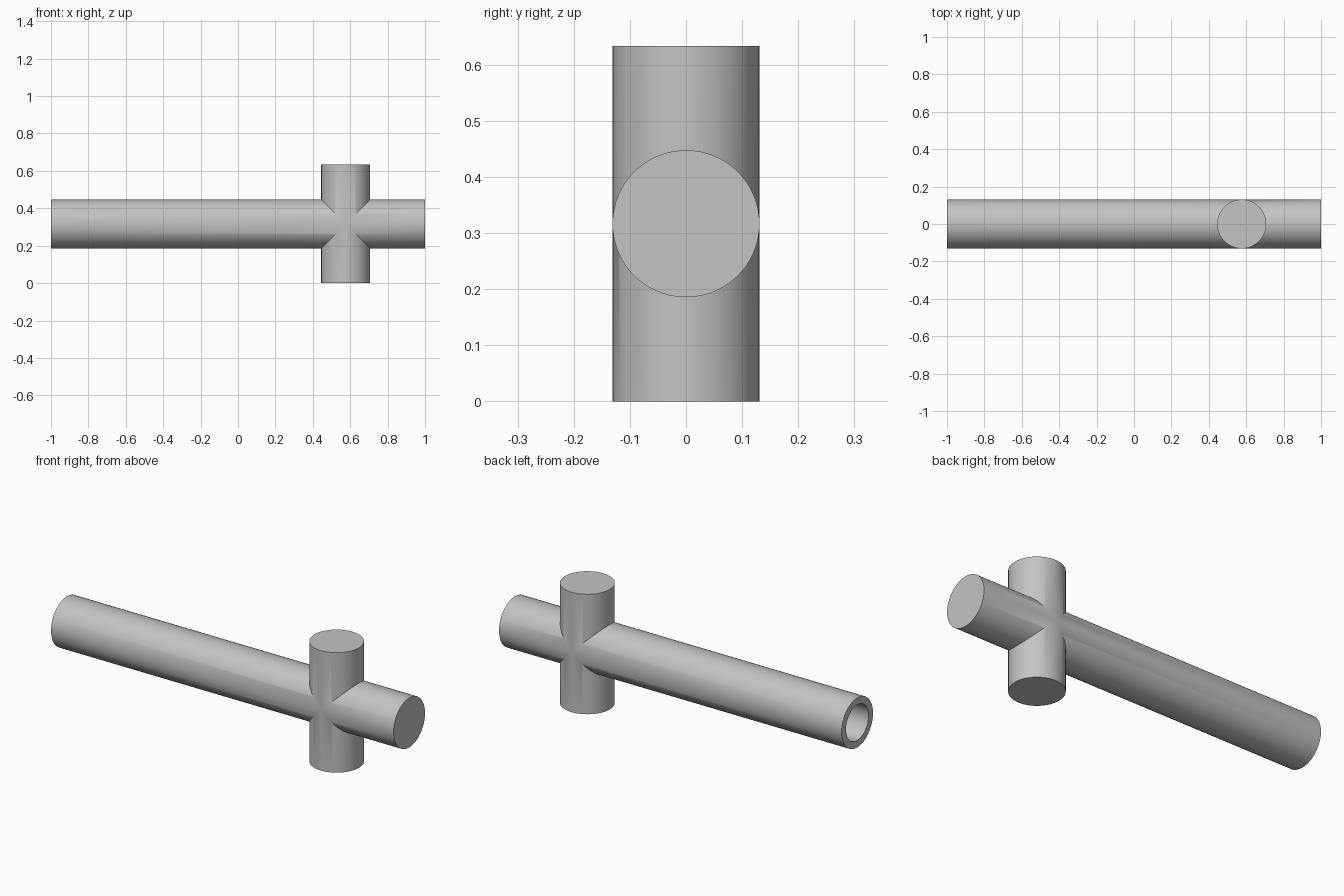
import bpy
import math

RADIUS = 0.131
BORE = 0.094
MID_Z = 0.3165
CROSS_X = 0.576

cube = bpy.data.objects.get("Cube")
if cube:
    bpy.data.objects.remove(cube, do_unlink=True)

grey = bpy.data.materials.new("light_grey")
grey.use_nodes = True
colour = (0.55, 0.55, 0.55, 1)
grey.diffuse_color = colour
grey.node_tree.nodes["Principled BSDF"].inputs["Base Color"].default_value = colour


def cylinder(name, radius, length, location, along_x=False):
    bpy.ops.mesh.primitive_cylinder_add(
        vertices=96, radius=radius, depth=length, location=location,
        rotation=(0, math.pi / 2 if along_x else 0, 0))
    obj = bpy.context.object
    obj.name = name
    bpy.ops.object.transform_apply(location=False, rotation=True, scale=True)
    obj.data.materials.append(grey)
    return obj


def combine(target, tool, operation):
    bpy.context.view_layer.objects.active = target
    mod = target.modifiers.new(operation.lower(), "BOOLEAN")
    mod.operation = operation
    mod.solver = "EXACT"
    mod.object = tool
    bpy.ops.object.modifier_apply(modifier=mod.name)
    bpy.data.objects.remove(tool, do_unlink=True)


# Long horizontal tube crossed by a short upright one
body = cylinder("cross_pipe", RADIUS, 2, (0, 0, MID_Z), along_x=True)
upright = cylinder("upright_pipe", RADIUS, 2 * MID_Z, (CROSS_X, 0, MID_Z))
combine(body, upright, "UNION")

# Blind bore in the long end
bore_end = CROSS_X - RADIUS
bore_start = -1.1
bore = cylinder("bore_cutter", BORE, bore_end - bore_start,
                ((bore_end + bore_start) / 2, 0, MID_Z), along_x=True)
combine(body, bore, "DIFFERENCE")

# Smooth walls with crisp rims and seams
bpy.ops.object.select_all(action="DESELECT")
body.select_set(True)
bpy.context.view_layer.objects.active = body
bpy.ops.object.shade_smooth_by_angle(angle=math.radians(30))
